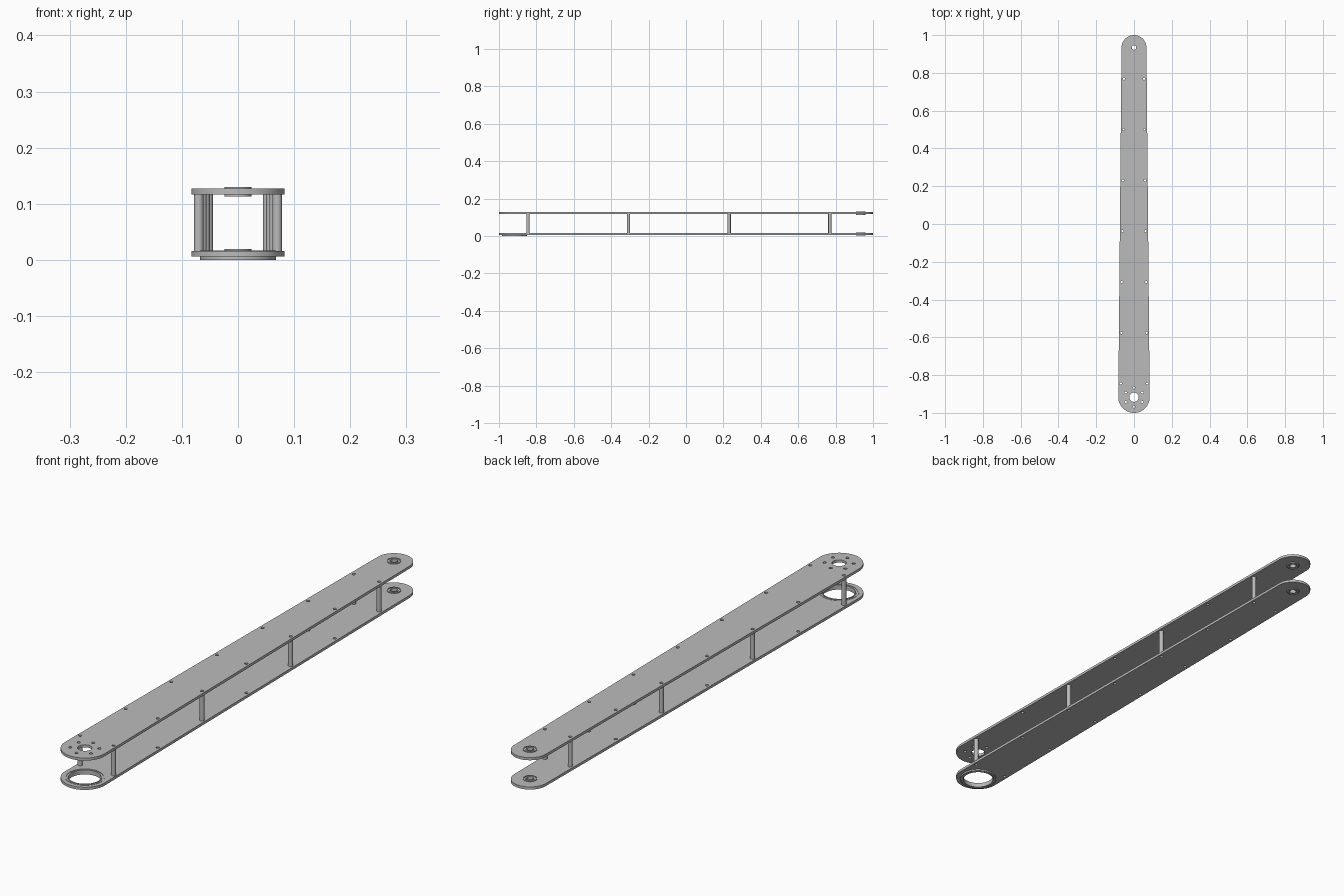
import bpy, bmesh
from math import pi, sin, cos, asin

cube = bpy.data.objects.get("Cube")
if cube:
    bpy.data.objects.remove(cube, do_unlink=True)

grey = bpy.data.materials.new("machined grey")
grey.use_nodes = True
COLOUR = (0.5, 0.5, 0.5, 1)
grey.diffuse_color = COLOUR
grey.node_tree.nodes["Principled BSDF"].inputs["Base Color"].default_value = COLOUR

# Main dimensions
FRONT_Y, FRONT_R = -0.917, 0.083
BACK_Y, BACK_R = 0.934, 0.066
THICK = 0.010
LOWER_Z, UPPER_Z = 0.006, 0.117
BEARING_R, RING_R = 0.0245, 0.068
BOLT_R, POST_R = 0.006, 0.0085


def add_object(name, mesh, location=(0, 0, 0)):
    obj = bpy.data.objects.new(name, mesh)
    obj.location = location
    bpy.context.collection.objects.link(obj)
    mesh.materials.clear()
    mesh.materials.append(grey)
    bpy.ops.object.select_all(action='DESELECT')
    obj.select_set(True)
    bpy.context.view_layer.objects.active = obj
    bpy.ops.object.shade_smooth_by_angle(angle=pi / 6)
    return obj


def arc(x, y, r, start, end, steps):
    return [(x + r * cos(start + (end - start) * i / steps),
             y + r * sin(start + (end - start) * i / steps)) for i in range(steps + 1)]


def circle(x, y, r, steps=24):
    return arc(x, y, r, 0, 2 * pi, steps)[:-1]


def plate(name, z, loops):
    """Flat plate: the first loop is the outline, the others are holes."""
    curve = bpy.data.curves.new(name, 'CURVE')
    curve.dimensions = '2D'
    curve.fill_mode = 'BOTH'
    curve.extrude = THICK / 2
    for loop in loops:
        spline = curve.splines.new('POLY')
        spline.points.add(len(loop) - 1)
        for point, (x, y) in zip(spline.points, loop):
            point.co = (x, y, 0, 1)
        spline.use_cyclic_u = True
    temp = bpy.data.objects.new(name + " curve", curve)
    bpy.context.collection.objects.link(temp)
    graph = bpy.context.evaluated_depsgraph_get()
    mesh = bpy.data.meshes.new_from_object(temp.evaluated_get(graph))
    bpy.data.objects.remove(temp, do_unlink=True)
    bm = bmesh.new()
    bm.from_mesh(mesh)
    bmesh.ops.remove_doubles(bm, verts=bm.verts, dist=1e-5)
    bmesh.ops.recalc_face_normals(bm, faces=bm.faces)
    bm.to_mesh(mesh)
    bm.free()
    return add_object(name, mesh, (0, 0, z + THICK / 2))


def lathe(name, profile, location, steps=32):
    """Spin a closed (radius, height) profile about the vertical axis."""
    bm = bmesh.new()
    rings = [[bm.verts.new((r * cos(2 * pi * s / steps), r * sin(2 * pi * s / steps), z))
              for r, z in profile] for s in range(steps)]
    n = len(profile)
    for s in range(steps):
        a, b = rings[s], rings[(s + 1) % steps]
        for i in range(n):
            j = (i + 1) % n
            bm.faces.new((a[i], b[i], b[j], a[j]))
    bmesh.ops.recalc_face_normals(bm, faces=bm.faces)
    mesh = bpy.data.meshes.new(name)
    bm.to_mesh(mesh)
    bm.free()
    return add_object(name, mesh, location)


def bearing(name, inner, outer, height, location, steps):
    """Two races joined by a recessed shield."""
    race = (outer - inner) * 0.3
    dip = height * 0.12
    a, b = inner + race, outer - race
    profile = [(inner, 0), (a, 0), (a, dip), (b, dip), (b, 0), (outer, 0),
               (outer, height), (b, height), (b, height - dip),
               (a, height - dip), (a, height), (inner, height)]
    return lathe(name, profile, location, steps)


# Tapered outline tangent to both rounded ends
tilt = asin((FRONT_R - BACK_R) / (BACK_Y - FRONT_Y))
outline = (arc(0, FRONT_Y, FRONT_R, pi - tilt, 2 * pi + tilt, 40)
           + arc(0, BACK_Y, BACK_R, tilt, pi - tilt, 40))

# Paired holes along both edges; every second pair carries a post
pairs = [(0.070 - 0.017 * i / 6, -0.845 + 0.269 * i) for i in range(7)]
edge_holes = [circle(side * x, y, BOLT_R) for x, y in pairs for side in (-1, 1)]
pivot_hole = circle(0, BACK_Y, BEARING_R, 32)

# Bolt circle around the shaft hole in the upper plate
bolt_circle = [circle(0.050 * cos(pi / 2 + k * pi / 3),
                      FRONT_Y + 0.050 * sin(pi / 2 + k * pi / 3), BOLT_R)
               for k in range(6)]

plate("upper_plate", UPPER_Z,
      [outline, pivot_hole, circle(0, FRONT_Y, 0.025, 32)] + bolt_circle + edge_holes)
plate("lower_plate", LOWER_Z,
      [outline, pivot_hole, circle(0, FRONT_Y, RING_R, 64)] + edge_holes)

# Hollow posts between the plates
bottom, top = LOWER_Z + THICK, UPPER_Z
for i, (x, y) in enumerate(pairs[::2]):
    for side, label in ((1, "left"), (-1, "right")):
        lathe(f"{label}_post_{i + 1}",
              [(BOLT_R, bottom), (POST_R, bottom), (POST_R, top), (BOLT_R, top)],
              (side * x, y, 0), 24)

# Bearings
for label, z in (("upper", UPPER_Z), ("lower", LOWER_Z)):
    bearing(label + "_pivot_bearing", 0.012, BEARING_R, 0.017,
            (0, BACK_Y, z - 0.004), 32)
bearing("ring_bearing", 0.056, RING_R, 0.017, (0, FRONT_Y, 0), 64)
